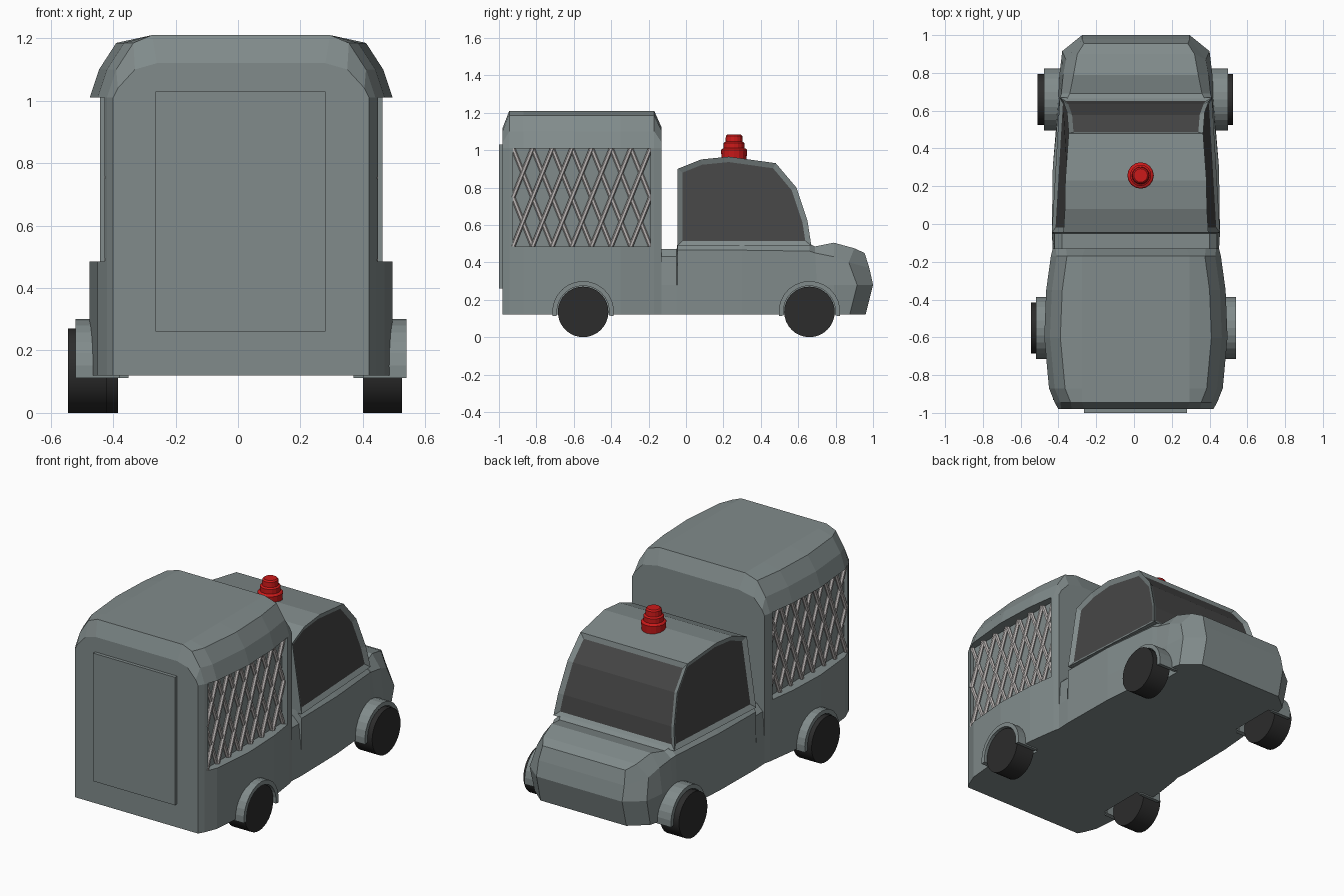
import bpy, bmesh, math
from mathutils import Vector, Matrix

if "Cube" in bpy.data.objects:
    bpy.data.objects.remove(bpy.data.objects["Cube"])

C = 0.01  # centre line of the body


def mat(name, rgb):
    m = bpy.data.materials.new(name)
    m.diffuse_color = (*rgb, 1)
    m.use_nodes = True
    m.node_tree.nodes["Principled BSDF"].inputs["Base Color"].default_value = m.diffuse_color
    return m


PAINT = mat("grey_paint", (0.22, 0.26, 0.26))
GLASS = mat("dark_glass", (0.06, 0.06, 0.06))
RUBBER = mat("rubber", (0.025, 0.025, 0.025))
RED = mat("red_light", (0.6, 0.01, 0.01))
MESH = mat("pale_mesh", (0.5, 0.47, 0.46))


def finish(bm, name, *mats):
    bmesh.ops.recalc_face_normals(bm, faces=bm.faces[:])
    me = bpy.data.meshes.new(name)
    bm.to_mesh(me)
    bm.free()
    ob = bpy.data.objects.new(name, me)
    bpy.context.collection.objects.link(ob)
    for m in mats:
        me.materials.append(m)
    return ob


def loft(name, stations):
    """Stations list (half width, y, z) from sill to roof; mirrored on the centre line."""
    bm = bmesh.new()
    rings = []
    for st in stations:
        right = [bm.verts.new((C + h, y, z)) for h, y, z in st]
        left = [bm.verts.new((C - h, y, z)) for h, y, z in st]
        rings.append(right + left[::-1])
    n = len(rings[0])
    for a, b in zip(rings, rings[1:]):
        for i in range(n):
            j = (i + 1) % n
            bm.faces.new((a[i], a[j], b[j], b[i]))
    for r in (rings[0], rings[-1]):
        for i in range(n // 2 - 1):
            bm.faces.new((r[i], r[i + 1], r[n - 2 - i], r[n - 1 - i]))
    return finish(bm, name, PAINT)


def block(name, lo, hi, *mats):
    bm = bmesh.new()
    bmesh.ops.create_cube(bm, size=1)
    lo, hi = Vector(lo), Vector(hi)
    for v in bm.verts:
        v.co = (lo + hi) / 2 + v.co * (hi - lo)
    return finish(bm, name, *mats)


def disc(name, x0, x1, y, z, r, *mats):
    bm = bmesh.new()
    m = Matrix.Translation(((x0 + x1) / 2, y, z)) @ Matrix.Rotation(math.pi / 2, 4, 'Y')
    bmesh.ops.create_cone(bm, cap_ends=True, segments=32, radius1=r, radius2=r,
                          depth=abs(x1 - x0), matrix=m)
    return finish(bm, name, *mats)


def cut(target, cutter):
    md = target.modifiers.new("cut", 'BOOLEAN')
    md.operation = 'DIFFERENCE'
    md.object = cutter
    cutter.hide_render = True
    cutter.hide_set(True)


# Cargo box: bowed sides, rounded roof, chamfered ends
def box_section(y, w, end=False):
    if end:
        return [(w, y, .12), (w, y, 1.01), (w - .015, y, 1.04), (w - .07, y, 1.10), (.27, y, 1.12)]
    return [(w, y, .12), (w, y, 1.01), (w - .03, y, 1.10), (w - .085, y, 1.185), (.285, y, 1.21)]


cargo_box = loft("cargo_box", [
    box_section(-.98, .41, True), box_section(-.945, .43), box_section(-.87, .46),
    box_section(-.6, .485), box_section(-.35, .475), box_section(-.17, .45),
    box_section(-.13, .44, True)])

# Lower cab body and bonnet
def sill(y, w, wt, zt):
    return [(w, y, .12), (w, y, .28), (wt, y, zt - .04), (wt - .04, y, zt)]


cab_body = loft("cab_body_and_bonnet", [
    sill(-.135, .44, .43, .47), sill(-.05, .445, .43, .47), sill(-.045, .445, .445, .505),
    sill(.3, .44, .44, .505), sill(.66, .41, .405, .50),
    [(.41, .70, .12), (.41, .70, .28), (.395, .69, .45), (.35, .69, .485)],
    [(.405, .79, .12), (.405, .79, .28), (.385, .79, .43), (.33, .79, .505)],
    [(.385, .875, .12), (.39, .915, .28), (.37, .87, .40), (.31, .90, .475)],
    [(.285, .96, .12), (.285, 1.0, .28), (.285, .98, .37), (.275, .955, .45)]])

# Cab greenhouse with inset windows
profile = [(-.045, .49), (-.045, .90), (.08, .95), (.23, .965),
           (.48, .93), (.59, .80), (.65, .62), (.67, .49)]
bm = bmesh.new()
rows = []
for y, z in profile:
    h = .445 - .15 * (z - .49) - .10 * max(0, y - .25)
    rows.append([bm.verts.new((C + s * h, y, z)) for s in (1, -1)])
n = len(rows)
strips = [bm.faces.new((rows[i][0], rows[(i + 1) % n][0], rows[(i + 1) % n][1], rows[i][1]))
          for i in range(n)]
sides = [bm.faces.new([r[k] for r in rows]) for k in (0, 1)]
bmesh.ops.recalc_face_normals(bm, faces=bm.faces[:])
for panes in (strips[4:7], sides[:1], sides[1:]):
    bmesh.ops.inset_region(bm, faces=panes, thickness=.027, depth=-.015, use_even_offset=True)
    for f in panes:
        f.material_index = 1
finish(bm, "cab_with_windows", PAINT, GLASS)

# Rear door
block("rear_door", (-.265, -1.0, .26), (.28, -.97, 1.03), PAINT)


# Half-ring wheel arch
def arch(name, x0, x1, y):
    bm = bmesh.new()
    steps, ring = 14, []
    for i in range(steps + 1):
        a = math.radians(-8 + 196 * i / steps)
        ring.append([bm.verts.new((x, y + r * math.cos(a), .135 + r * math.sin(a)))
                     for x, r in ((x0, .14), (x0, .165), (x1, .165), (x1, .14))])
    for a, b in zip(ring, ring[1:]):
        for k in range(4):
            bm.faces.new((a[k], a[(k + 1) % 4], b[(k + 1) % 4], b[k]))
    bm.faces.new(ring[0])
    bm.faces.new(ring[-1])
    finish(bm, name, PAINT)


# Wheels, arches and wells: (name, body, side, y, wheel outer x, arch outer half width)
for name, body, s, y, outer, fender in (
        ("rear_right", cargo_box, 1, -.55, .525, .53), ("rear_left", cargo_box, -1, -.55, -.545, .53),
        ("front_right", cab_body, 1, .66, .525, .487), ("front_left", cab_body, -1, .66, -.51, .487)):
    wheel = disc(name + "_wheel", outer - s * .125, outer, y, .135, .135, RUBBER)
    bpy.context.view_layer.objects.active = wheel
    wheel.select_set(True)
    bpy.ops.object.shade_smooth_by_angle(angle=math.radians(30))
    wheel.select_set(False)
    inner = .37 if "rear" in name else .34
    arch(name + "_wheel_arch", C + s * (inner + .02), C + s * fender, y)
    cut(body, disc(name + "_well_cutter", C + s * inner, C + s * .65, y, .135, .145, PAINT))

# Side openings filled with crossed mesh bars
Y0, Y1, Z0, Z1 = -.925, -.19, .485, 1.01
for s, side in ((1, "right"), (-1, "left")):
    xs = sorted((C + s * .415, C + s * .6))
    cut(cargo_box, block(side + "_opening_cutter", (xs[0], Y0, Z0), (xs[1], Y1, Z1), PAINT))
    bm = bmesh.new()
    pitch = (Y1 - Y0) / 7
    for d in (1, -1):
        for i in range(-2, 10):
            ya = Y0 + i * pitch            # bar foot
            yb = ya + d * 2 * pitch        # bar head
            t = sorted(((Y0 - ya) / (yb - ya), (Y1 - ya) / (yb - ya)))
            t0, t1 = max(0, t[0]), min(1, t[1])
            if t1 - t0 < .05:
                continue
            x = C + s * (.425 + .003 * d)
            a = Vector((x, ya + (yb - ya) * t0, Z0 + (Z1 - Z0) * t0))
            b = Vector((x, ya + (yb - ya) * t1, Z0 + (Z1 - Z0) * t1))
            m = Matrix.Translation((a + b) / 2) @ (b - a).to_track_quat('Z', 'Y').to_matrix().to_4x4()
            bmesh.ops.create_cone(bm, cap_ends=True, segments=6, radius1=.012, radius2=.012,
                                  depth=(b - a).length, matrix=m)
    finish(bm, side + "_mesh_screen", MESH)

# Stepped roof beacon
bm = bmesh.new()
rings = []
for r, z in ((.066, .945), (.07, 1.0), (.064, 1.007), (.056, 1.01), (.056, 1.038),
             (.046, 1.045), (.044, 1.075), (.036, 1.083)):
    rings.append([bm.verts.new((.035 + r * math.cos(k * math.pi / 8),
                                .257 + r * math.sin(k * math.pi / 8), z)) for k in range(16)])
for a, b in zip(rings, rings[1:]):
    for k in range(16):
        j = (k + 1) % 16
        bm.faces.new((a[k], a[j], b[j], b[k]))
bm.faces.new(rings[0])
bm.faces.new(rings[-1])
finish(bm, "roof_beacon", RED)
